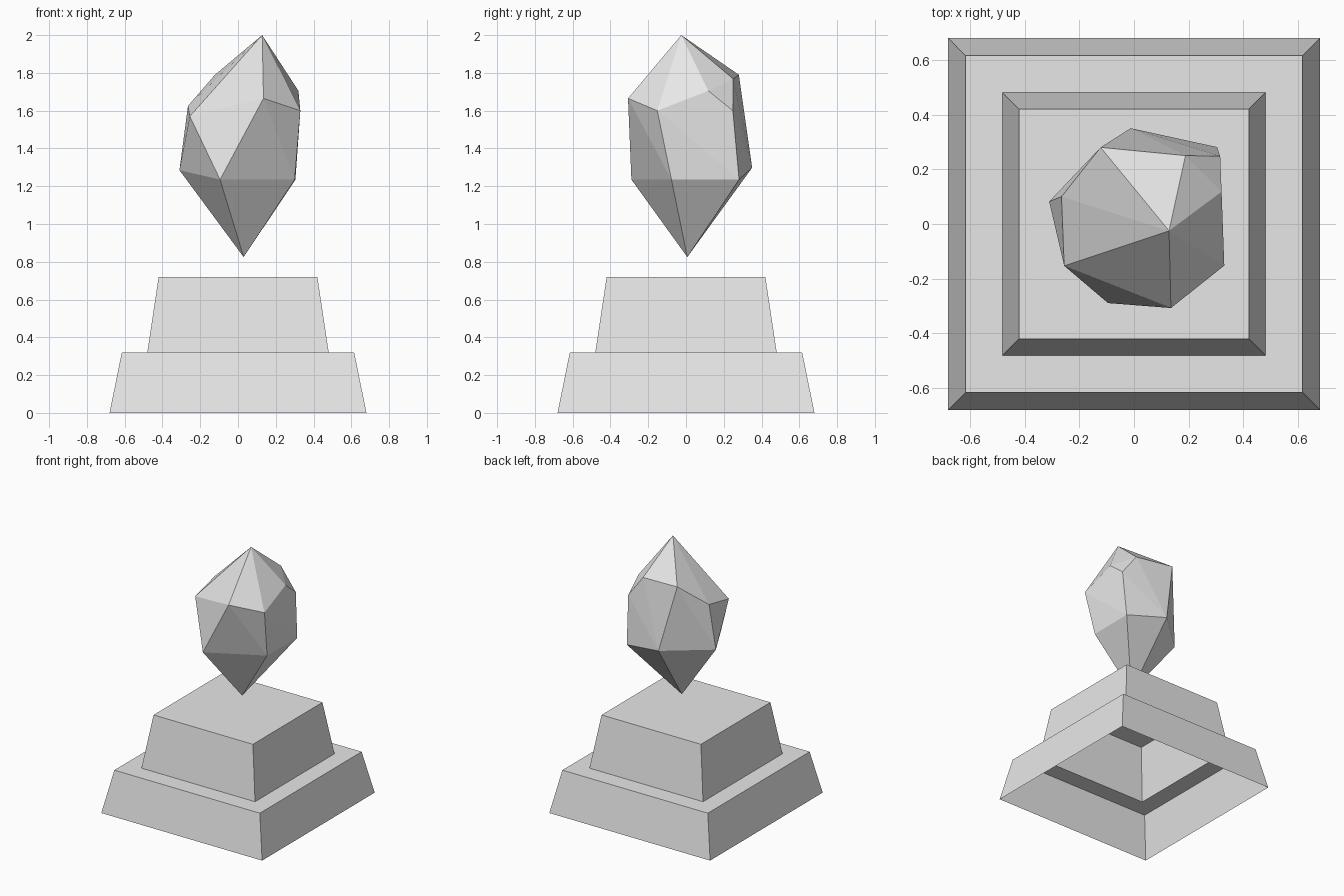
import bpy
import bmesh
import math

cube = bpy.data.objects.get("Cube")
if cube:
    bpy.data.objects.remove(cube, do_unlink=True)

stone = bpy.data.materials.new("plain_grey")
stone.use_nodes = True
grey = (0.8, 0.8, 0.8, 1)
stone.diffuse_color = grey
stone.node_tree.nodes["Principled BSDF"].inputs["Base Color"].default_value = grey


def add_object(name, bm):
    mesh = bpy.data.meshes.new(name)
    bm.to_mesh(mesh)
    bm.free()
    mesh.materials.append(stone)
    obj = bpy.data.objects.new(name, mesh)
    bpy.context.collection.objects.link(obj)
    return obj


# Stepped pedestal: a hollow shell, open underneath
bm = bmesh.new()
profile = [(0.68, 0), (0.615, 0.32), (0.48, 0.32), (0.42, 0.72)]
corners = [(-1, -1), (1, -1), (1, 1), (-1, 1)]
rings = [[bm.verts.new((r * x, r * y, z)) for x, y in corners] for r, z in profile]
for low, high in zip(rings, rings[1:]):
    for i in range(4):
        j = (i + 1) % 4
        bm.faces.new((low[i], low[j], high[j], high[i]))
bm.faces.new(rings[-1])
add_object("pedestal", bm)

# Floating crystal: irregular faceted hull between two tips
tips = [(0.128, -0.025, 2.0), (0.03, 0.007, 0.825)]
shoulder = [(-0.255, -0.153, 1.57), (0.135, -0.307, 1.665), (0.33, -0.152, 1.6),
            (0.32, 0.118, 1.705), (0.315, 0.248, 1.6), (0.188, 0.25, 1.768),
            (-0.122, 0.28, 1.79), (-0.265, 0.1, 1.625)]
girdle = [(-0.095, -0.289, 1.235), (0.3, -0.077, 1.235), (0.304, 0.281, 1.235),
          (-0.012, 0.35, 1.298), (-0.31, 0.082, 1.285)]
bm = bmesh.new()
for point in tips + shoulder + girdle:
    bm.verts.new(point)
bmesh.ops.convex_hull(bm, input=bm.verts[:])
bmesh.ops.dissolve_limit(bm, angle_limit=math.radians(3), verts=bm.verts[:], edges=bm.edges[:])
bmesh.ops.recalc_face_normals(bm, faces=bm.faces[:])
add_object("crystal", bm)
